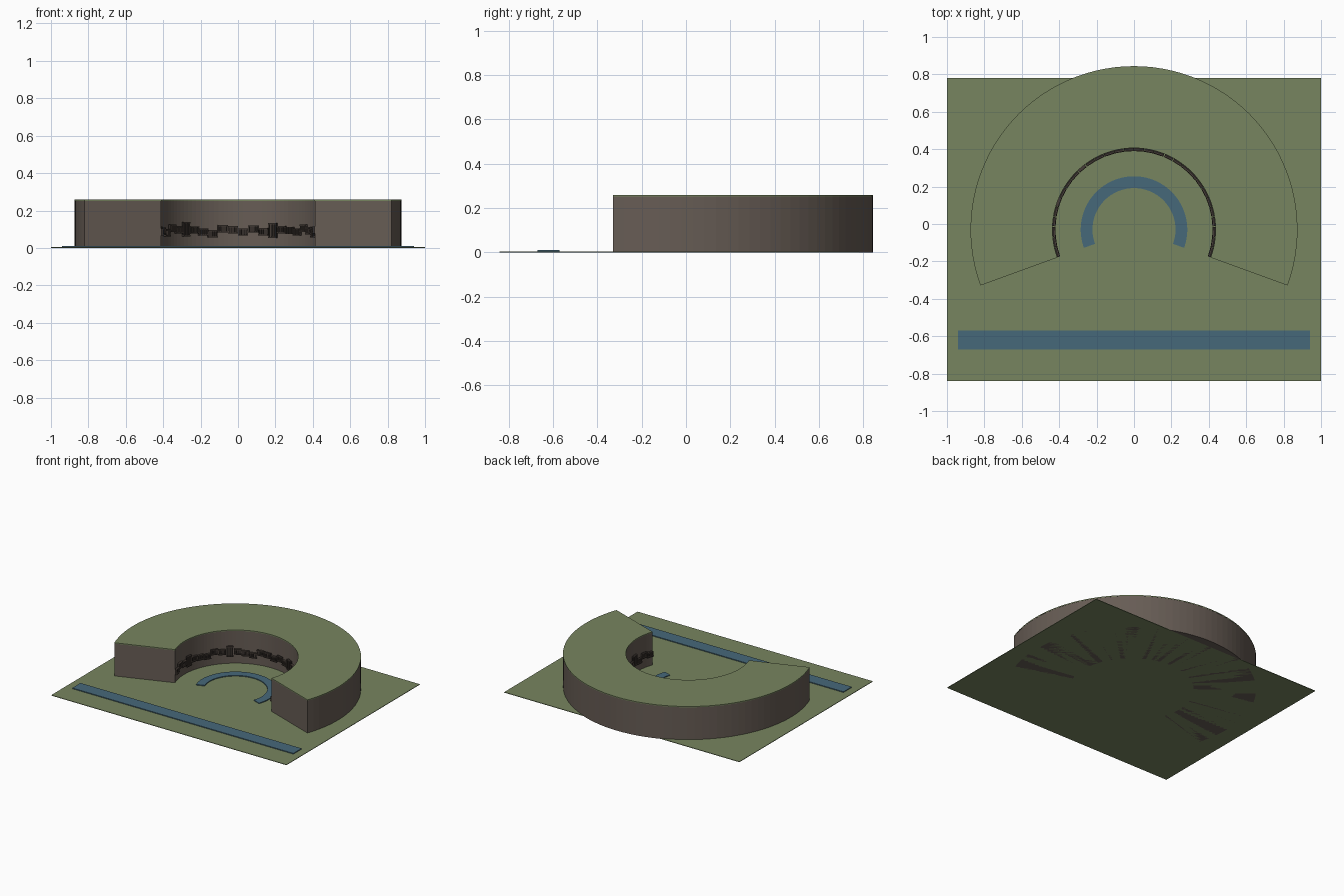
import bpy, bmesh, math
from mathutils import Matrix, Vector

if "Cube" in bpy.data.objects:
    bpy.data.objects.remove(bpy.data.objects["Cube"])

CX, CY = 0.0, -0.03
A0, A1 = math.radians(-20), math.radians(200)


def material(name, rgb):
    m = bpy.data.materials.new(name)
    m.diffuse_color = (*rgb, 1)
    m.use_nodes = True
    m.node_tree.nodes["Principled BSDF"].inputs["Base Color"].default_value = m.diffuse_color
    return m


GREEN = material("grass green", (0.185, 0.235, 0.115))
ROCK = material("basalt brown", (0.135, 0.108, 0.090))
WATER = material("river blue", (0.062, 0.140, 0.195))
VOID = material("cave dark", (0.020, 0.016, 0.014))
STONE = material("carved stone", (0.060, 0.046, 0.038))


def finish(name, bm, *mats):
    bmesh.ops.recalc_face_normals(bm, faces=bm.faces)
    me = bpy.data.meshes.new(name)
    bm.to_mesh(me)
    bm.free()
    for m in mats:
        me.materials.append(m)
    ob = bpy.data.objects.new(name, me)
    bpy.context.collection.objects.link(ob)
    return ob


def add_box(bm, lo, hi, mat=Matrix(), index=0):
    size = [h - l for l, h in zip(lo, hi)]
    mid = Vector([(h + l) / 2 for l, h in zip(lo, hi)])
    r = bmesh.ops.create_cube(bm, size=1,
                              matrix=mat @ Matrix.Translation(mid) @ Matrix.Diagonal((*size, 1)))
    for f in {f for v in r["verts"] for f in v.link_faces}:
        f.material_index = index


def box(name, lo, hi, mat):
    bm = bmesh.new()
    add_box(bm, lo, hi)
    return finish(name, bm, mat)


def arc_block(name, r0, r1, z0, z1, mat, n=64):
    """Horseshoe with a rectangular cross-section."""
    bm = bmesh.new()
    rings = []
    for i in range(n + 1):
        a = A0 + (A1 - A0) * i / n
        rings.append([bm.verts.new((CX + r * math.cos(a), CY + r * math.sin(a), z))
                      for r, z in ((r0, z0), (r1, z0), (r1, z1), (r0, z1))])
    for p, q in zip(rings, rings[1:]):
        for k in range(4):
            bm.faces.new((p[k], p[(k + 1) % 4], q[(k + 1) % 4], q[k]))
    bm.faces.new(rings[0])
    bm.faces.new(rings[-1])
    return finish(name, bm, mat)


# Valley floor, cliff and its grassy top
box("valley_floor", (-1, -0.84, 0), (1, 0.78, 0.004), GREEN)
arc_block("cliff", 0.437, 0.873, 0.0, 0.252, ROCK)
arc_block("plateau_grass", 0.436, 0.874, 0.252, 0.259, GREEN)

# Water: curved stream inside the horseshoe and straight river in front
arc_block("stream", 0.222, 0.285, 0.003, 0.010, WATER)
box("river", (-0.94, -0.67, 0.003), (0.94, -0.57, 0.010), WATER)

# Row of cave fronts along the inner wall: sill, lintel, dark opening, pillars
N = 30
TALL = {3, 11, 20, 26}
bm = bmesh.new()
for i in range(N):
    a = A0 + (A1 - A0) * (i + 0.5) / N
    frame = Matrix.Translation((CX, CY, 0)) @ Matrix.Rotation(a, 4, 'Z')
    w = 0.0265 if i not in TALL else 0.024
    z0 = 0.074 + 0.012 * math.sin(i * 2.1) + 0.006 * math.sin(i * 0.9 + 1)
    h = 0.075 if i in TALL else 0.036
    add_box(bm, (0.428, -w, z0), (0.445, w, z0 + h), frame, 0)
    add_box(bm, (0.419, -w, z0 - 0.003), (0.445, w, z0 + 0.004), frame, 1)
    add_box(bm, (0.421, -w, z0 + h - 0.007), (0.445, w, z0 + h), frame, 1)
    for k in range(5):
        y = -w + 0.003 + (2 * w - 0.006) * k / 4
        add_box(bm, (0.422, y - 0.002, z0), (0.430, y + 0.002, z0 + h - 0.003), frame, 1)
finish("cave_fronts", bm, VOID, STONE)
